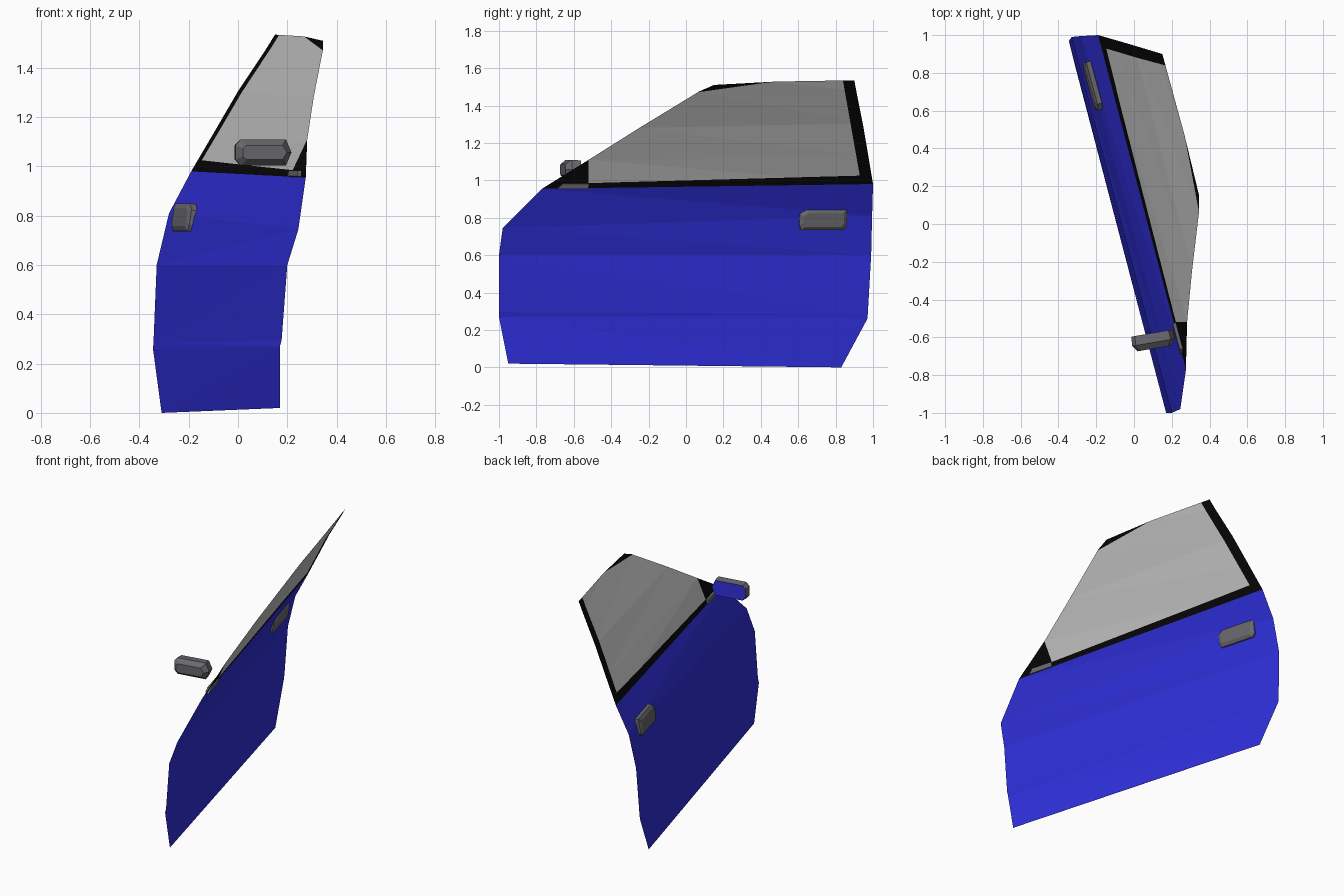
import bpy, bmesh
from mathutils import Vector

if "Cube" in bpy.data.objects:
    bpy.data.objects.remove(bpy.data.objects["Cube"])


def material(name, col):
    m = bpy.data.materials.new(name)
    m.diffuse_color = (*col, 1)
    m.use_nodes = True
    m.node_tree.nodes["Principled BSDF"].inputs["Base Color"].default_value = m.diffuse_color
    return m


BLUE = material("blue paint", (0.028, 0.028, 0.70))
GLASS = material("pale glass", (0.56, 0.56, 0.56))
BLACK = material("black trim", (0.002, 0.002, 0.002))
GREY = material("grey plastic", (0.14, 0.14, 0.155))


def finish(bm, name, mats):
    me = bpy.data.meshes.new(name)
    bm.to_mesh(me)
    bm.free()
    ob = bpy.data.objects.new(name, me)
    for m in mats:
        me.materials.append(m)
    bpy.context.collection.objects.link(ob)
    return ob


def strips(rows):
    """Sheet made of quads between rows of (front point, rear point)."""
    bm = bmesh.new()
    vs = [[bm.verts.new(p) for p in r] for r in rows]
    for a, b in zip(vs, vs[1:]):
        # listed so that the normal faces outward (-x)
        bm.faces.new([a[0]] + b + a[:0:-1])
    bmesh.ops.triangulate(bm, faces=bm.faces[:])
    for f in bm.faces:
        f.normal_update()
        if f.normal.x > 0:
            f.normal_flip()
    return bm


# Painted door skin
sill_front, sill_rear = (0.275, -0.77, 0.955), (-0.19, 1.0, 0.98)
body = strips([
    [(0.17, -0.95, 0.02), (-0.31, 0.83, 0.0)],
    [(0.17, -1.0, 0.27), (-0.345, 0.97, 0.26)],
    [(0.177, -1.0, 0.295), (-0.343, 0.972, 0.285)],
    [(0.20, -1.0, 0.60), (-0.33, 0.99, 0.60)],
    [(0.245, -0.98, 0.745), (-0.28, 0.995, 0.81)],
    [sill_front, sill_rear],
])
finish(body, "door_panel", [BLUE])

# Window sheet: cut along the trim lines, then coloured by position
win = strips([
    [sill_front, sill_rear],
    [(0.281, -0.52, 1.11), (-0.102, 0.975, 1.13)],
    [(0.307, -0.25, 1.28), (0.0, 0.945, 1.305)],
    [(0.345, 0.07, 1.475), (0.113, 0.911, 1.475)],
    [(0.345, 0.15, 1.51), (0.265, 0.48, 1.528), (0.15, 0.90, 1.535)],
])
# each line: start and end in (y, z); the glass lies on its left side
lines = [((-0.52, 0.985), (0.93, 1.025)), ((0.93, 1.02), (0.845, 1.50)),
         ((-0.52, 1.2), (-0.52, 0.9)), ((0.45, 1.525), (0.07, 1.472))]
planes = []
for (y0, z0), (y1, z1) in lines:
    co, no = Vector((0, y0, z0)), Vector((0, -(z1 - z0), y1 - y0)).normalized()
    planes.append((co, no))
    bmesh.ops.bisect_plane(win, geom=win.verts[:] + win.edges[:] + win.faces[:],
                           plane_co=co, plane_no=no, dist=1e-5)
for f in win.faces:
    c = f.calc_center_median()
    f.material_index = 0 if all((c - co).dot(no) > 0 for co, no in planes) else 1
finish(win, "window", [GLASS, BLACK])


def faceted(name, center, u, v, outline, layers, mats):
    """Stack scaled copies of an outline; layers are (depth, inset) along the normal."""
    u, v, center = Vector(u).normalized(), Vector(v).normalized(), Vector(center)
    n = u.cross(v).normalized()
    v = n.cross(u)
    hu, hv = max(p[0] for p in outline), max(p[1] for p in outline)
    bm = bmesh.new()
    rings = []
    for d, inset in layers:
        su, sv = 1 - inset / hu, 1 - inset / hv
        rings.append([bm.verts.new(center + u * a * su + v * b * sv + n * d) for a, b in outline])
    k = len(outline)
    for a, b in zip(rings, rings[1:]):
        for i in range(k):
            bm.faces.new((a[i], a[(i + 1) % k], b[(i + 1) % k], b[i]))
    back = bm.faces.new(rings[0][::-1])
    bm.faces.new(rings[-1])
    bmesh.ops.recalc_face_normals(bm, faces=bm.faces[:])
    if len(mats) > 1:
        back.material_index = 1
    return finish(bm, name, mats)


# Wing mirror: faceted housing, blue rear face
faceted("mirror", (0.102, -0.617, 1.057), (0.98, 0.17, 0), (0, 0, 1),
        [(-0.115, -0.03), (-0.095, -0.053), (0.092, -0.053), (0.115, 0),
         (0.092, 0.053), (-0.095, 0.053), (-0.115, 0.03)],
        [(-0.04, 0.004), (0.01, 0), (0.042, 0.024)], [GREY, BLUE])

# Mirror foot on the sill
faceted("mirror_foot", (0.236, -0.605, 0.970), (0.26, -0.965, 0), (0.2, 0, 1),
        [(-0.085, -0.014), (0.085, -0.014), (0.06, 0.014), (-0.085, 0.014)],
        [(-0.012, 0), (0.012, 0.002)], [GREY])

# Door handle set through the skin, raised on both sides
faceted("handle", (-0.216, 0.732, 0.792), (0.26, -0.965, 0), (0.16, 0, 1),
        [(-0.13, -0.035), (-0.115, -0.057), (0.12, -0.057), (0.132, -0.03),
         (0.132, 0.03), (0.10, 0.057), (-0.13, 0.057)],
        [(-0.024, 0.02), (-0.012, 0), (0.012, 0), (0.022, 0.02)], [GREY])
